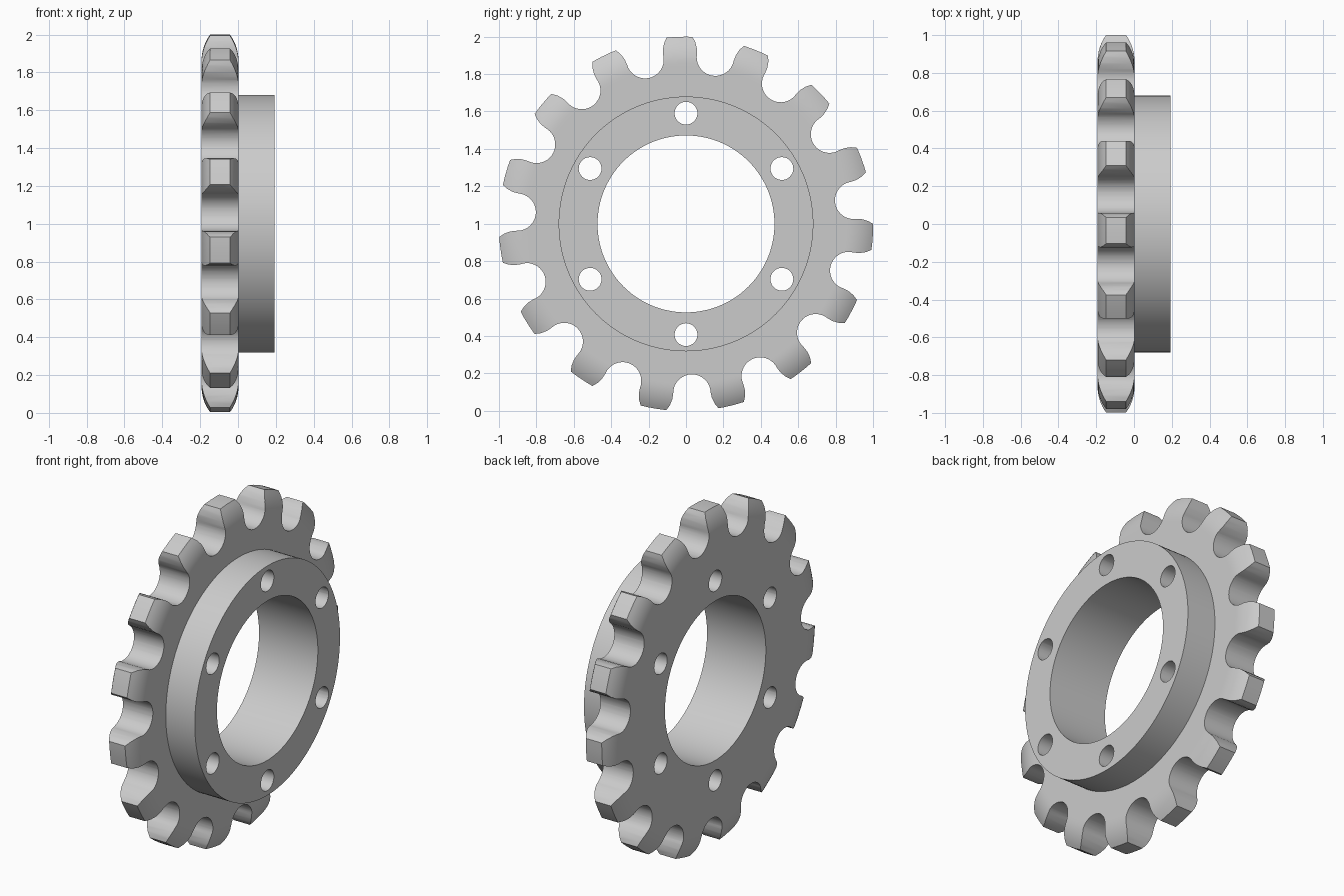
import bpy, bmesh
from math import sin, cos, pi, radians, sqrt

cube = bpy.data.objects.get("Cube")
if cube:
    bpy.data.objects.remove(cube, do_unlink=True)

AXIS_Z = 0.999
BACK, MID, FRONT = -0.193, 0.003, 0.193      # plate back, plate/hub joint, hub face
BORE, HUB, TIP = 0.473, 0.681, 1.001
TEETH, HOLES = 15, 6

steel = bpy.data.materials.new("steel grey")
steel.use_nodes = True
grey = (0.6, 0.6, 0.6, 1)
steel.diffuse_color = grey
steel.node_tree.nodes["Principled BSDF"].inputs["Base Color"].default_value = grey


def finish(bm, name):
    bmesh.ops.recalc_face_normals(bm, faces=bm.faces)
    mesh = bpy.data.meshes.new(name)
    bm.to_mesh(mesh)
    bm.free()
    mesh.materials.append(steel)
    obj = bpy.data.objects.new(name, mesh)
    bpy.context.collection.objects.link(obj)
    return obj


def lathe(name, profile, steps=120):
    """Spin a closed (x, radius) profile round the wheel axis."""
    bm = bmesh.new()
    rings = []
    for i in range(steps):
        a = 2 * pi * i / steps
        rings.append([bm.verts.new((x, r * cos(a), AXIS_Z + r * sin(a))) for x, r in profile])
    n = len(profile)
    for i in range(steps):
        p, q = rings[i], rings[(i + 1) % steps]
        for j in range(n):
            k = (j + 1) % n
            bm.faces.new((p[j], p[k], q[k], q[j]))
    return finish(bm, name)


def add_prism(bm, outline, angle):
    """Add a prism along x; outline is (tangential, radial), turned to angle."""
    c, s = cos(angle), sin(angle)
    ends = [[bm.verts.new((x, v * c - u * s, AXIS_Z + v * s + u * c)) for u, v in outline]
            for x in (-0.4, 0.4)]
    n = len(outline)
    for j in range(n):
        k = (j + 1) % n
        bm.faces.new((ends[0][j], ends[0][k], ends[1][k], ends[1][j]))
    bm.faces.new(ends[0])
    bm.faces.new(ends[1])


def cut(obj, cutter):
    mod = obj.modifiers.new("cut", 'BOOLEAN')
    mod.operation = 'DIFFERENCE'
    mod.solver = 'EXACT'
    mod.object = cutter
    bpy.ops.object.select_all(action='DESELECT')
    bpy.context.view_layer.objects.active = obj
    obj.select_set(True)
    bpy.ops.object.modifier_apply(modifier=mod.name)
    bpy.ops.object.shade_smooth_by_angle(angle=radians(28))


# Toothed plate blank, its rim rounded on both sides
start, radius = 0.86, 0.24
rim = []
for i in range(9):
    d = (TIP - start) * i / 8
    rim.append((radius - sqrt(radius * radius - d * d), start + d))
profile = [(BACK, BORE), (BACK, 0.845)]
profile += [(BACK + drop, r) for drop, r in rim]
profile += [(MID - drop, r) for drop, r in reversed(rim)]
profile += [(MID, 0.845), (MID, BORE)]
plate = lathe("toothed_plate", profile)

# Raised hub ring
hub = lathe("hub_ring", [(MID, BORE), (MID, HUB), (FRONT, HUB), (FRONT, BORE)])

# Tooth gap: round seat opening into flared flanks
seat = [(0.1 * sin(t), 0.905 - 0.1 * cos(t)) for t in [pi / 2 * i / 10 for i in range(11)]]
half = seat + [(0.106, 0.935), (0.12, 0.966), (0.141, 0.993), (0.166, 1.02), (0.166, 1.1)]
gap = half + [(-u, v) for u, v in reversed(half[1:])]
hole = [(0.061 * cos(2 * pi * i / 32), 0.592 + 0.061 * sin(2 * pi * i / 32)) for i in range(32)]

bm = bmesh.new()
for i in range(TEETH):
    add_prism(bm, gap, radians(80) + 2 * pi * i / TEETH)
for i in range(HOLES):
    add_prism(bm, hole, pi / 2 + 2 * pi * i / HOLES)
cutter = finish(bm, "gap_and_bolt_hole_cutter")
cutter.hide_render = True

cut(plate, cutter)
cut(hub, cutter)
bpy.data.objects.remove(cutter, do_unlink=True)
